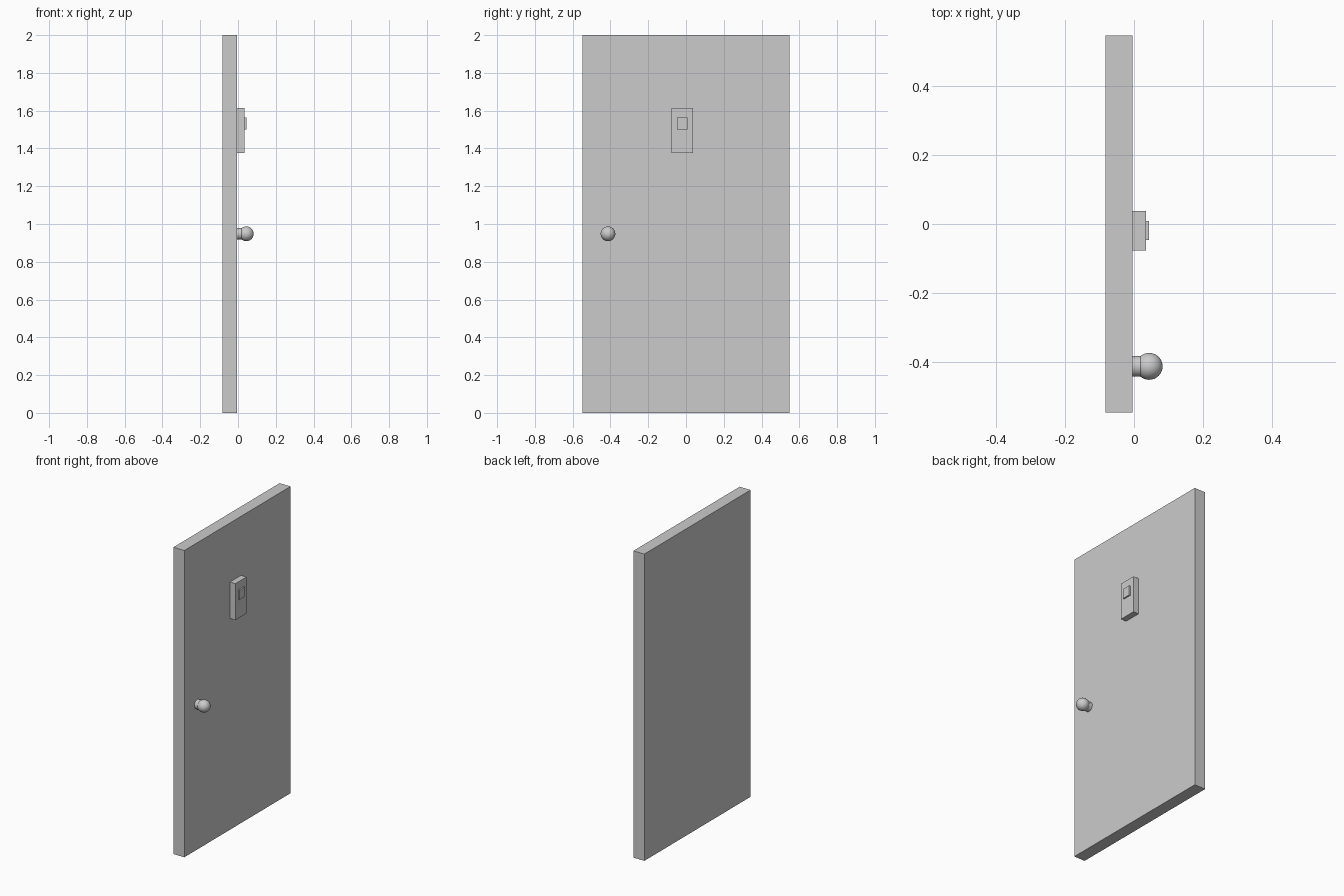
import bpy, math

if "Cube" in bpy.data.objects:
    bpy.data.objects.remove(bpy.data.objects["Cube"])

grey = bpy.data.materials.new("light grey")
grey.diffuse_color = (0.6, 0.6, 0.6, 1)
grey.use_nodes = True
grey.node_tree.nodes["Principled BSDF"].inputs["Base Color"].default_value = grey.diffuse_color


def box(name, x, y, z):
    """Box given by (min, max) ranges on each axis."""
    r = (x, y, z)
    bpy.ops.mesh.primitive_cube_add(size=1, location=[(a + b) / 2 for a, b in r])
    o = bpy.context.object
    o.name = name
    o.scale = [b - a for a, b in r]
    bpy.ops.object.transform_apply(location=False, rotation=False, scale=True)
    o.data.materials.append(grey)


FACE = -0.004              # x of the door's outer face
KNOB_Y, KNOB_Z = -0.413, 0.948

# Door slab, with its knocker-style plate and the small raised panel on it
box("door_slab", (-0.083, FACE), (-0.547, 0.547), (0, 2))
box("door_plate", (FACE, 0.035), (-0.077, 0.037), (1.377, 1.615))
box("plate_panel", (0.035, 0.044), (-0.047, 0.009), (1.5, 1.563))

# Knob stem
bpy.ops.mesh.primitive_cylinder_add(vertices=32, radius=0.03, depth=0.026,
                                    location=(FACE + 0.013, KNOB_Y, KNOB_Z),
                                    rotation=(0, math.pi / 2, 0))
stem = bpy.context.object
stem.name = "knob_stem"

# Round knob
bpy.ops.mesh.primitive_uv_sphere_add(segments=32, ring_count=16, radius=0.039,
                                     location=(0.044, KNOB_Y, KNOB_Z),
                                     rotation=(0, math.pi / 2, 0))
knob = bpy.context.object
knob.name = "door_knob"

for o in (stem, knob):
    o.data.materials.append(grey)
    bpy.ops.object.select_all(action='DESELECT')
    o.select_set(True)
    bpy.context.view_layer.objects.active = o
    bpy.ops.object.shade_smooth_by_angle(angle=math.radians(40))
